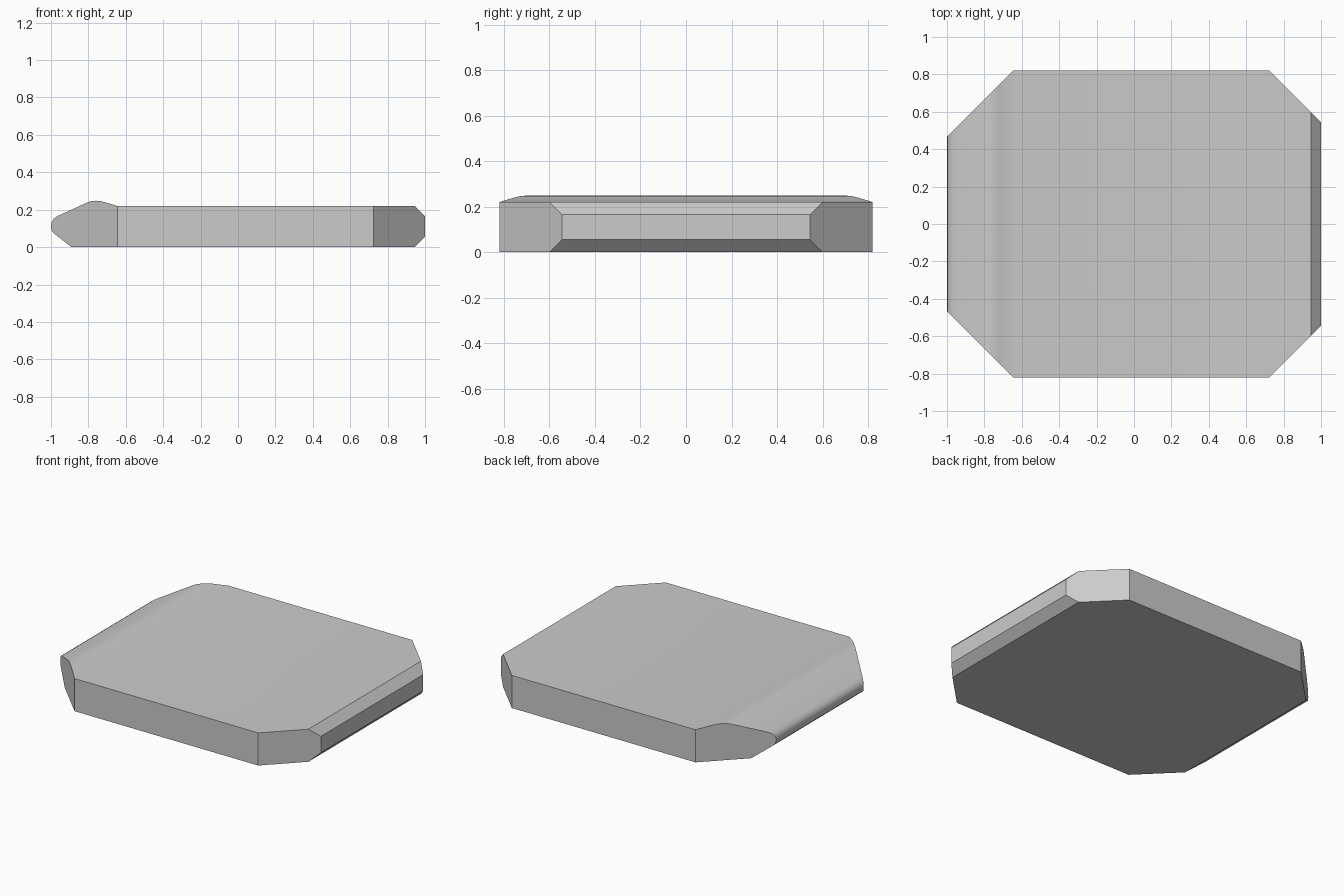
import bpy
import bmesh
import math
from mathutils import Vector

cube = bpy.data.objects.get("Cube")
if cube:
    bpy.data.objects.remove(cube, do_unlink=True)

HALF_DEPTH = 0.82

# Plain grey
grey = bpy.data.materials.new("plain_grey")
grey.use_nodes = True
colour = (0.6, 0.6, 0.6, 1.0)
grey.diffuse_color = colour
grey.node_tree.nodes["Principled BSDF"].inputs["Base Color"].default_value = colour

# Side profile (x, z): rounded nose, raised lip, flat top, chamfered tail
profile = [
    (-0.89, 0.0), (0.945, 0.0), (1.0, 0.055), (1.0, 0.165), (0.945, 0.22),
    (-0.645, 0.22), (-0.715, 0.241), (-0.735, 0.246), (-0.76, 0.248),
    (-0.785, 0.246), (-0.805, 0.239), (-0.965, 0.166), (-0.985, 0.152),
    (-0.997, 0.132), (-1.0, 0.11), (-0.995, 0.085), (-0.98, 0.07),
]

# Slab extruded through the depth
bm = bmesh.new()
outline = bm.faces.new([bm.verts.new((x, -HALF_DEPTH, z)) for x, z in profile])
grown = bmesh.ops.extrude_face_region(bm, geom=[outline])
moved = [v for v in grown["geom"] if isinstance(v, bmesh.types.BMVert)]
bmesh.ops.translate(bm, verts=moved, vec=(0, 2 * HALF_DEPTH, 0))

# Four corners sliced off at 45 degrees
for side, start in ((-1, 0.645), (1, 0.725)):
    for end in (-1, 1):
        cut = bmesh.ops.bisect_plane(
            bm, geom=bm.verts[:] + bm.edges[:] + bm.faces[:],
            plane_co=(side * start, end * HALF_DEPTH, 0),
            plane_no=Vector((side, end, 0)).normalized(), clear_outer=True)
        rim = [e for e in cut["geom_cut"] if isinstance(e, bmesh.types.BMEdge)]
        bmesh.ops.holes_fill(bm, edges=rim, sides=0)
bmesh.ops.remove_doubles(bm, verts=bm.verts, dist=0.0005)
bmesh.ops.recalc_face_normals(bm, faces=bm.faces)

mesh = bpy.data.meshes.new("slab_tile")
bm.to_mesh(mesh)
bm.free()
mesh.materials.append(grey)
slab = bpy.data.objects.new("slab_tile", mesh)
bpy.context.collection.objects.link(slab)

# Smooth nose and lip, crisp chamfers
bpy.ops.object.select_all(action="DESELECT")
slab.select_set(True)
bpy.context.view_layer.objects.active = slab
bpy.ops.object.shade_smooth_by_angle(angle=math.radians(30))
